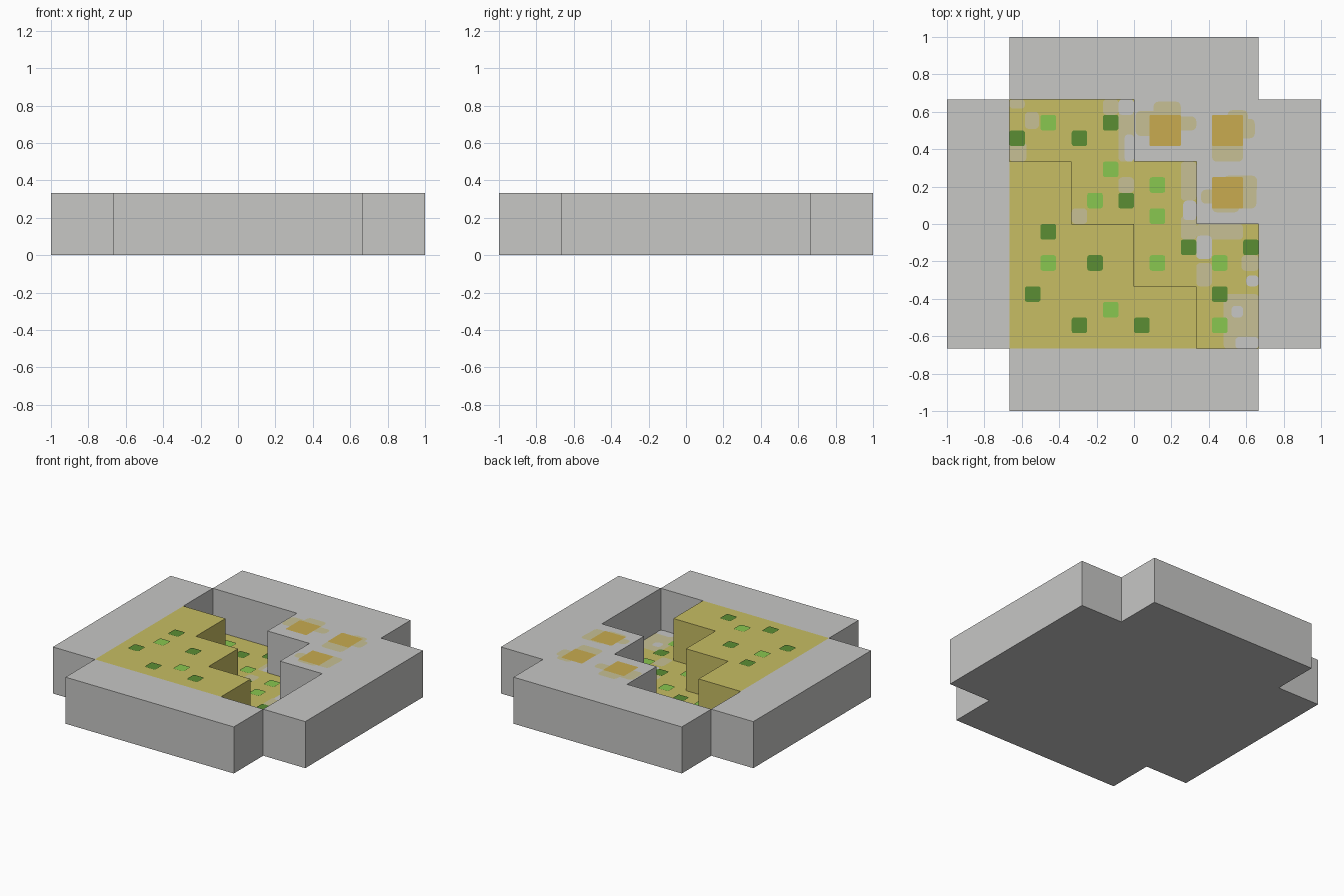
import bpy
import bmesh
import math

cube = bpy.data.objects.get("Cube")
if cube:
    bpy.data.objects.remove(cube, do_unlink=True)


def make_material(name, color):
    material = bpy.data.materials.new(name)
    material.use_nodes = True
    material.diffuse_color = (*color, 1)
    for node in material.node_tree.nodes:
        if node.type == 'BSDF_PRINCIPLED':
            node.inputs["Base Color"].default_value = (*color, 1)
    return material


grey = make_material("stone grey", (.57, .57, .56))
sand = make_material("sand yellow", (.57, .51, .125))
pale = make_material("pale sand", (.57, .53, .30))
orange = make_material("ochre", (.58, .41, .08))
dark_green = make_material("dark green", (.105, .27, .034))
light_green = make_material("light green", (.25, .57, .08))

# Plan of the tile, back row first: G stone, S sandy bank, p sunken path
PLAN = [" GGGG ",
        "GppGGG",
        "GSppGG",
        "GSSppG",
        "GSSSpG",
        " GGGG "]
CELL = 1 / 3
HEIGHT = {" ": 0, "p": CELL / 10, "G": CELL, "S": CELL}


def cell(col, row):
    if 0 <= col < 6 and 0 <= row < 6:
        return PLAN[row][col]
    return " "


def finish(bm, name, materials):
    mesh = bpy.data.meshes.new(name)
    bm.to_mesh(mesh)
    bm.free()
    for material in materials:
        mesh.materials.append(material)
    obj = bpy.data.objects.new(name, mesh)
    bpy.context.collection.objects.link(obj)
    return obj


# Terrain block: floor, tops, and a wall wherever a cell meets a lower one
def build_terrain():
    bm = bmesh.new()

    def face(points, index):
        bm.faces.new([bm.verts.new(p) for p in points]).material_index = index

    for row in range(6):
        for col in range(6):
            kind = cell(col, row)
            if kind == " ":
                continue
            x, y, top = -1 + col * CELL, 1 - (row + 1) * CELL, HEIGHT[kind]
            corners = [(x, y), (x + CELL, y), (x + CELL, y + CELL), (x, y + CELL)]
            face([(*c, top) for c in corners], 0 if kind == "G" else 1)
            face([(*c, 0) for c in reversed(corners)], 0)
            for side, (dc, dr) in enumerate([(0, 1), (1, 0), (0, -1), (-1, 0)]):
                low = HEIGHT[cell(col + dc, row + dr)]
                if low < top:
                    a, b = corners[side], corners[(side + 1) % 4]
                    face([(*a, low), (*b, low), (*b, top), (*a, top)],
                         1 if kind == "S" else 0)
    bmesh.ops.remove_doubles(bm, verts=bm.verts[:], dist=.0001)
    finish(bm, "terrain_block", [grey, sand])


# Flat rounded patches, given as x0, y0, x1, y1 in 24ths of a unit
def patches(name, rects, material, lift, radius):
    bm = bmesh.new()
    for rect in rects:
        x0, y0, x1, y1 = [v / 24 for v in rect]
        r = min(radius, (x1 - x0) / 2.1, (y1 - y0) / 2.1)
        col = int(((x0 + x1) / 2 + 1) / CELL)
        row = int((1 - (y0 + y1) / 2) / CELL)
        z = HEIGHT[cell(col, row)] + lift
        centres = [(x1 - r, y1 - r), (x0 + r, y1 - r), (x0 + r, y0 + r), (x1 - r, y0 + r)]
        ring = []
        for k, (cx, cy) in enumerate(centres):
            for step in range(4):
                a = (k + step / 3) * math.pi / 2
                ring.append(bm.verts.new((cx + r * math.cos(a), cy + r * math.sin(a), z)))
        bm.faces.new(ring)
    finish(bm, name, [material])


def spots(name, centres, material):
    patches(name, [(x - 1, y - 1, x + 1, y + 1) for x, y in centres],
            material, .005, .012)


build_terrain()

# Worn sand and bare stone on the sunken path
patches("path_worn_sand", [
    (-16, 14.8, -14, 16), (-14, 12.2, -12.2, 14.4), (-16, 8, -13.8, 10.5),
    (-4, 14, -2, 16), (-2, 8, 0, 14.5), (-2, 4, 0, 6), (-8, 0, -6, 2),
    (6, 3, 8, 8), (6, -2, 8, 1), (8, -2, 14, 0), (13.8, -6, 16, -4),
    (8, -8, 10, -5), (11.5, -16, 16, -9)], pale, .0015, .02)
patches("path_bare_stone", [
    (-2, 14, 0, 16), (-1.2, 8, 0, 11.5), (6.3, .5, 8, 3),
    (8, -4.5, 10, -1.5), (14.4, -8, 16, -6.6),
    (12.5, -12, 14, -10.5), (13, -16, 16, -14.5)], grey, .003, .02)

# Scattered sand around the ochre slabs
patches("slab_sand_fringe", [
    (2.5, 13, 6, 15.7), (5, 12, 8, 13.8), (.2, 11.3, 3, 14.5),
    (10, 8, 14, 11), (13, 11, 15.5, 13.5), (12, 12.5, 14.6, 14.6),
    (11.5, 4, 15.8, 6.2), (13, 2, 15.7, 5), (10, 1.5, 13.5, 3),
    (8.6, 2.6, 11, 4.4)], pale, .0015, .025)
patches("ochre_slabs", [(2, 10, 6, 14), (10, 10, 14, 14), (10, 2, 14, 6)],
        orange, .004, .006)

# Small plants on the bank and the path
spots("dark_plants", [
    (-15, 11), (-7, 11), (-3, 13), (-1, 3), (7, -3), (15, -3), (11, -9),
    (-11, -1), (-5, -5), (-13, -9), (-7, -13), (1, -13)], dark_green)
spots("light_plants", [
    (-11, 13), (-3, 7), (3, 5), (-5, 3), (3, 1), (3, -5), (11, -5),
    (11, -13), (-11, -5), (-3, -11)], light_green)
